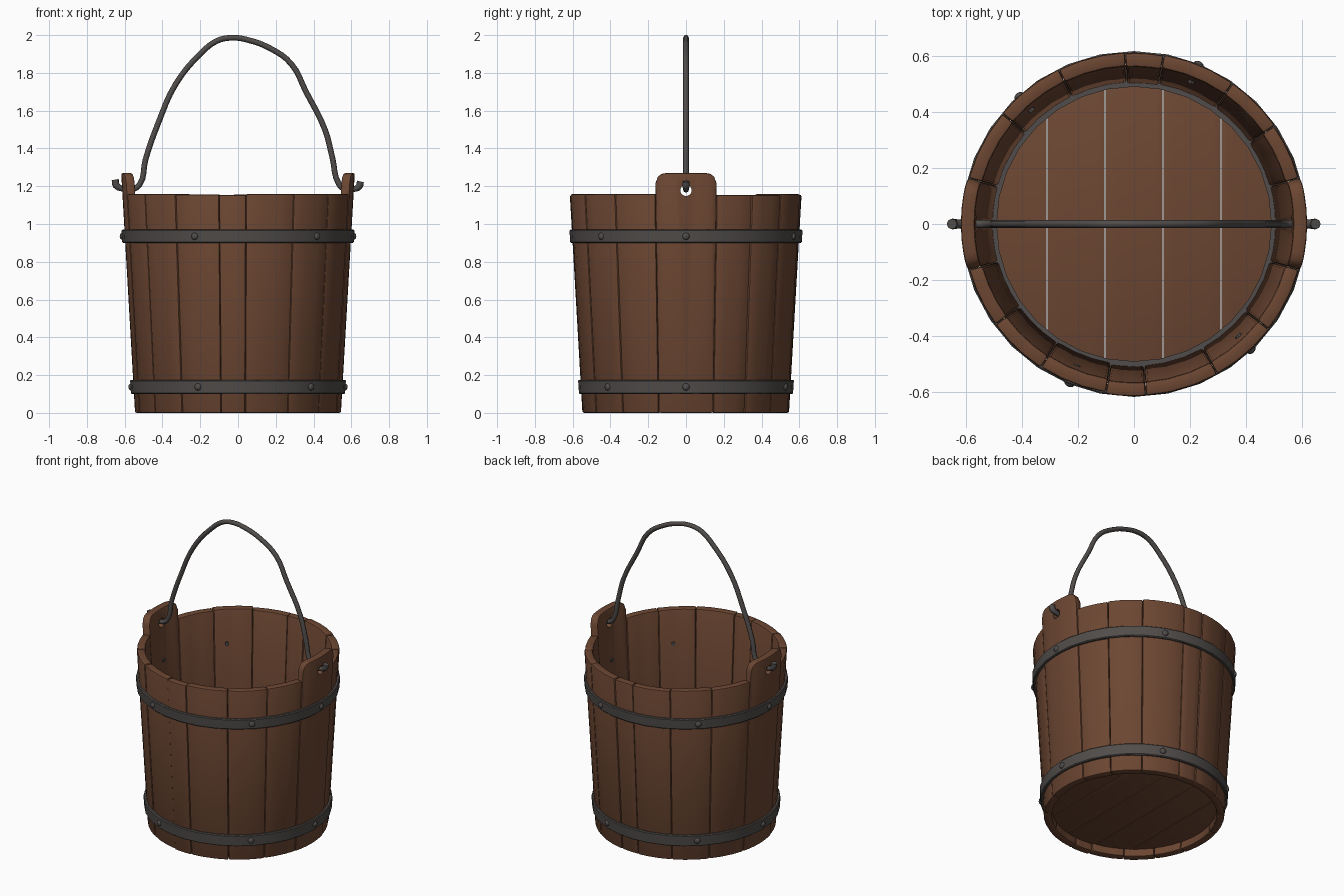
import bpy, bmesh, random
from math import sin, cos, pi, radians, sqrt
from mathutils import Matrix, Vector

random.seed(4)
cube = bpy.data.objects.get("Cube")
if cube:
    bpy.data.objects.remove(cube)


def material(name, rgb, rough):
    m = bpy.data.materials.new(name)
    m.use_nodes = True
    m.diffuse_color = (*rgb, 1)
    b = m.node_tree.nodes["Principled BSDF"]
    b.inputs["Base Color"].default_value = (*rgb, 1)
    b.inputs["Roughness"].default_value = rough
    return m


WOOD = material("brown wood", (0.15, 0.062, 0.032), 0.8)
IRON = material("dark iron", (0.08, 0.073, 0.069), 0.6)

TOP, TAB_TOP, THICK = 1.16, 1.27, 0.05
R_LOW, R_TOP = 0.545, 0.612


def radius(z):
    """Outer radius of the tapered wall at height z."""
    return R_LOW + (R_TOP - R_LOW) * z / TOP


def polar(r, a, z):
    return Vector((r * cos(a), r * sin(a), z))


def smooth(ob, angle=35):
    bpy.ops.object.select_all(action="DESELECT")
    ob.select_set(True)
    bpy.context.view_layer.objects.active = ob
    bpy.ops.object.shade_smooth_by_angle(angle=radians(angle))


def finish(bm, name, mat, bevel=0.0):
    """Tidy, optionally bevel the hard edges, and link as an object."""
    bmesh.ops.recalc_face_normals(bm, faces=bm.faces)
    if bevel:
        hard = [e for e in bm.edges if e.calc_face_angle(0) > radians(48)]
        bmesh.ops.bevel(bm, geom=hard, offset=bevel, segments=2, profile=0.5,
                        affect="EDGES", clamp_overlap=True)
    me = bpy.data.meshes.new(name)
    bm.to_mesh(me)
    bm.free()
    me.materials.append(mat)
    ob = bpy.data.objects.new(name, me)
    bpy.context.collection.objects.link(ob)
    smooth(ob)
    return ob


def loft(bm, rings, closed):
    """Skin a row of cross-sections, joined end to end or capped."""
    rows = [[bm.verts.new(p) for p in ring] for ring in rings]
    n = len(rows[0])
    for i in range(len(rows) - (not closed)):
        a, b = rows[i], rows[(i + 1) % len(rows)]
        for j in range(n):
            bm.faces.new((a[j], a[(j + 1) % n], b[(j + 1) % n], b[j]))
    if not closed:
        bm.faces.new(rows[0])
        bm.faces.new(rows[-1])


def stave(name, a0, a1, tab=False):
    if tab:
        half = (0.33, 0.65, 0.8, 0.92, 1)
        steps = [-t for t in reversed(half)] + [0] + list(half)
    else:
        steps = (-1, -0.33, 0.33, 1)
    shift = 0 if tab else random.uniform(-0.003, 0.004)
    drop = 0 if tab else random.uniform(0, 0.008)
    rings = []
    for t in steps:
        a = (a0 + a1) / 2 + t * ((a1 - a0) / 2 - 0.001)
        top = TOP - drop
        if tab:
            u = max(0, (abs(t) - 0.65) / 0.35)
            top = TAB_TOP - 0.055 * (1 - sqrt(1 - u * u))
        lo, hi = radius(0) + shift, radius(top) + shift
        rings.append((polar(lo, a, 0), polar(lo - THICK, a, 0),
                      polar(hi - THICK, a, top), polar(hi, a, top)))
    bm = bmesh.new()
    loft(bm, rings, False)
    return finish(bm, name, WOOD, 0.009)


# Wall staves: uneven widths, with a tall eared stave on each side
front = (-164.5, -144, -123, -99.5, -86, -61, -38, -15.5)
back = (15.5, 35, 55, 80, 93, 116, 140, 164.5)
for side, cuts in (("front", front), ("back", back)):
    for i in range(len(cuts) - 1):
        stave(f"{side}_stave_{i + 1}", radians(cuts[i]), radians(cuts[i + 1]))
ears = [stave("left_ear_stave", radians(-15.5), radians(15.5), True),
        stave("right_ear_stave", radians(164.5), radians(195.5), True)]

# Handle holes through both ears
bm = bmesh.new()
bmesh.ops.create_cone(bm, cap_ends=True, segments=16, radius1=0.03, radius2=0.03,
                      depth=1.6, matrix=Matrix.Translation((0, 0, 1.178)) @
                      Matrix.Rotation(pi / 2, 4, "Y"))
cutter = finish(bm, "hole_cutter", WOOD)
cutter.hide_render = True
for ear in ears:
    mod = ear.modifiers.new("hole", "BOOLEAN")
    mod.operation, mod.object, mod.solver = "DIFFERENCE", cutter, "EXACT"
    bpy.context.view_layer.objects.active = ear
    bpy.ops.object.modifier_apply(modifier="hole")
    smooth(ear)
bpy.data.objects.remove(cutter)

# Floor planks, trimmed to the round
FLOOR_R, PLANK = 0.503, 0.207
for k in range(5):
    x0 = max(-FLOOR_R + 0.002, (k - 2.5) * PLANK + 0.001)
    x1 = min(FLOOR_R - 0.002, (k - 1.5) * PLANK - 0.001)
    xs = [x0 + (x1 - x0) * i / 8 for i in range(9)]
    arc = [(x, sqrt(FLOOR_R ** 2 - x * x)) for x in xs]
    outline = arc + [(x, -y) for x, y in reversed(arc)]
    bm = bmesh.new()
    face = bm.faces.new([bm.verts.new((x, y, 0.05)) for x, y in outline])
    ext = bmesh.ops.extrude_face_region(bm, geom=[face])
    bmesh.ops.translate(bm, vec=(0, 0, 0.05), verts=[
        v for v in ext["geom"] if isinstance(v, bmesh.types.BMVert)])
    finish(bm, f"floor_plank_{k + 1}", WOOD, 0.003)


# Iron hoops, each with rivets driven through the wall
def hoop(name, z0, z1, inner):
    segs, out, edge = 32, 0.016, 0.005
    profile = [(inner, z0), (radius(z0) + out - edge, z0),
               (radius(z0) + out, z0 + edge), (radius(z1) + out, z1 - edge),
               (radius(z1) + out - edge, z1), (inner, z1)]
    bm = bmesh.new()
    loft(bm, [[polar(r, 2 * pi * i / segs, z) for r, z in profile]
              for i in range(segs)], True)
    finish(bm, name, IRON)
    mid = (z0 + z1) / 2
    for i, deg in enumerate((0, 68, 132, 180, 248, 313)):
        turn = Matrix.Rotation(radians(deg), 4, "Z")
        r_out, r_in = radius(mid) + out - 0.002, radius(mid) - THICK - 0.008
        bm = bmesh.new()
        bmesh.ops.create_uvsphere(
            bm, u_segments=12, v_segments=8, radius=0.019,
            matrix=turn @ Matrix.Translation((r_out, 0, mid)) @
            Matrix.Diagonal((0.7, 1, 1, 1)))
        bmesh.ops.create_cone(
            bm, cap_ends=True, segments=8, radius1=0.013, radius2=0.013,
            depth=r_out - r_in, matrix=turn @
            Matrix.Translation(((r_out + r_in) / 2, 0, mid)) @
            Matrix.Rotation(pi / 2, 4, "Y"))
        finish(bm, f"{name}_rivet_{i + 1}", IRON)


hoop("upper_hoop", 0.9, 0.97, 0.58)
hoop("lower_hoop", 0.1, 0.175, 0.49)

# Bent wire handle with hooked ends
path = [(-0.65, 1.235), (-0.645, 1.205), (-0.615, 1.188), (-0.555, 1.185),
        (-0.52, 1.21), (-0.49, 1.34), (-0.42, 1.54), (-0.33, 1.74),
        (-0.2, 1.9), (-0.11, 1.97), (-0.03, 1.986), (0.05, 1.975),
        (0.17, 1.93), (0.28, 1.85), (0.36, 1.7), (0.46, 1.5),
        (0.5, 1.35), (0.535, 1.21), (0.565, 1.185), (0.615, 1.185),
        (0.642, 1.2), (0.648, 1.225)]
cu = bpy.data.curves.new("handle", "CURVE")
cu.dimensions = "3D"
cu.bevel_depth, cu.bevel_resolution, cu.resolution_u = 0.015, 2, 4
cu.use_fill_caps = True
sp = cu.splines.new("BEZIER")
sp.bezier_points.add(len(path) - 1)
for p, (x, z) in zip(sp.bezier_points, path):
    p.co = (x, 0, z)
    p.handle_left_type = p.handle_right_type = "AUTO"
    p.radius = 1.25 if abs(x) > 0.63 else 1
handle = bpy.data.objects.new("handle", cu)
bpy.context.collection.objects.link(handle)
cu.materials.append(IRON)
bpy.ops.object.select_all(action="DESELECT")
handle.select_set(True)
bpy.context.view_layer.objects.active = handle
bpy.ops.object.convert(target="MESH")
smooth(bpy.context.view_layer.objects.active, 50)
